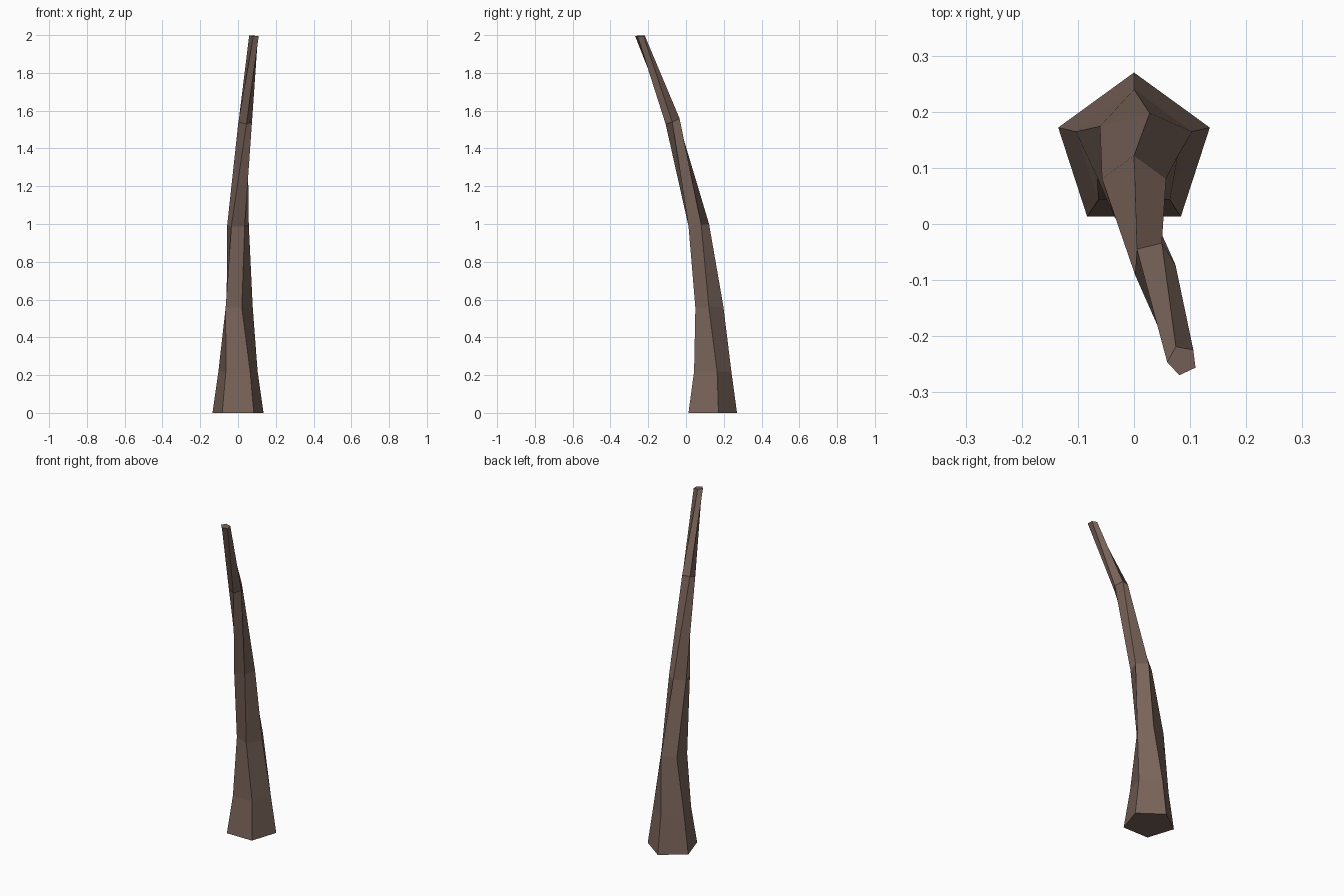
import bpy, bmesh
from math import sin, cos, radians

if "Cube" in bpy.data.objects:
    bpy.data.objects.remove(bpy.data.objects["Cube"])

# Rings up the bending trunk: centre x, y, z, radius, twist (deg), tilt in x, tilt in y
RINGS = [
    (0.0, 0.128, 0.0, 0.142, 0, 0, 0),
    (0.0, 0.131, 0.22, 0.109, 0, 0, 0),
    (0.0, 0.125, 0.56, 0.078, -21, 0, 0.05),
    (0.0, 0.062, 0.993, 0.06, 0, 0, 0.12),
    (0.035, -0.07, 1.545, 0.039, 50, -0.1, 0.4),
    (0.086, -0.243, 1.996, 0.027, 97, -0.1, 0.05),
]
SIDES = 5


def add_ring(bm, x, y, z, r, twist, tx, ty):
    verts = []
    for i in range(SIDES):
        a = radians(90 + twist + i * 360 / SIDES)
        dx, dy = r * cos(a), r * sin(a)
        verts.append(bm.verts.new((x + dx, y + dy, z + tx * dx + ty * dy)))
    return verts


# Trunk: twisted five-sided loft, capped at both ends
bm = bmesh.new()
loops = [add_ring(bm, *r) for r in RINGS]
for lo, hi in zip(loops, loops[1:]):
    for i in range(SIDES):
        j = (i + 1) % SIDES
        bm.faces.new((lo[i], lo[j], hi[j], hi[i]))
bm.faces.new(loops[0][::-1])
bm.faces.new(loops[-1])
bmesh.ops.recalc_face_normals(bm, faces=bm.faces)

mesh = bpy.data.meshes.new("trunk")
bm.to_mesh(mesh)
bm.free()
trunk = bpy.data.objects.new("trunk", mesh)
bpy.context.collection.objects.link(trunk)

# Bark colour
bark = bpy.data.materials.new("bark")
bark.diffuse_color = (0.19, 0.125, 0.1, 1)
bark.use_nodes = True
bark.node_tree.nodes["Principled BSDF"].inputs["Base Color"].default_value = bark.diffuse_color
mesh.materials.append(bark)
